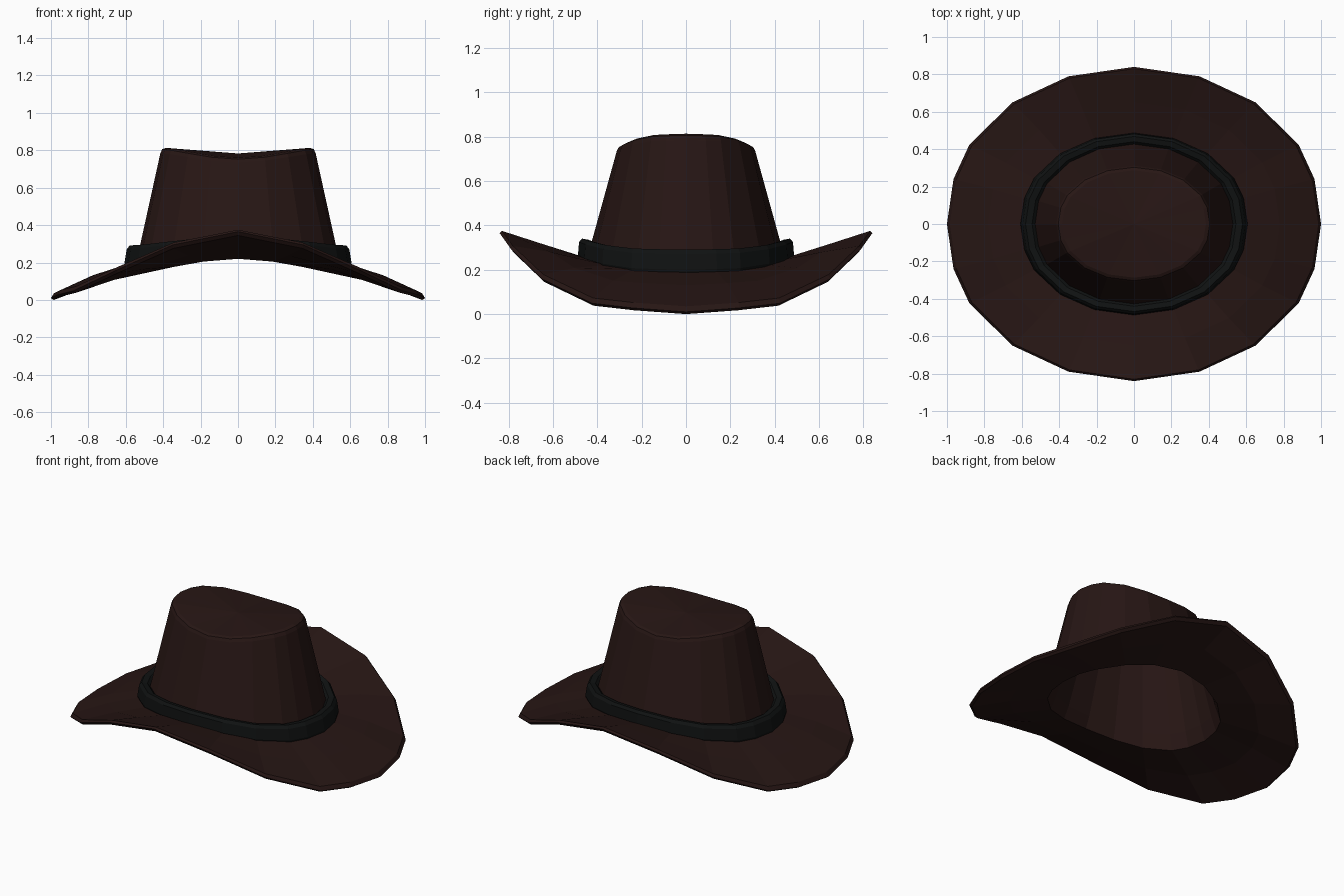
import bpy, bmesh

if "Cube" in bpy.data.objects:
    bpy.data.objects.remove(bpy.data.objects["Cube"])

# Quarter outline shared by every ring: unit x, unit y, blend from side height to front height
QUARTER = [(1, 0, 0), (.965, .286, .05), (.88, .505, .11),
           (.65, .774, .42), (.35, .94, .8), (0, 1, 1)]
OUTLINE = (QUARTER
           + [(-x, y, w) for x, y, w in QUARTER[-2::-1]]
           + [(-x, -y, w) for x, y, w in QUARTER[1:]]
           + [(x, -y, w) for x, y, w in QUARTER[-2:0:-1]])


def material(name, color):
    mat = bpy.data.materials.new(name)
    mat.diffuse_color = (*color, 1)
    mat.use_nodes = True
    mat.node_tree.nodes["Principled BSDF"].inputs["Base Color"].default_value = mat.diffuse_color
    return mat


def loft(name, rings, mat, caps=None):
    """Skin rings of (x radius, y radius, side z, front z); caps are end-centre heights, or None to close the loop."""
    bm = bmesh.new()
    loops = [[bm.verts.new((x * rx, y * ry, zs + (zf - zs) * w)) for x, y, w in OUTLINE]
             for rx, ry, zs, zf in rings]
    n = len(OUTLINE)
    pairs = list(zip(loops, loops[1:]))
    if caps is None:
        pairs.append((loops[-1], loops[0]))
    for a, b in pairs:
        for i in range(n):
            j = (i + 1) % n
            bm.faces.new((a[i], a[j], b[j], b[i]))
    if caps:
        for loop, z in zip((loops[0], loops[-1]), caps):
            centre = bm.verts.new((0, 0, z))
            for i in range(n):
                bm.faces.new((loop[i], loop[(i + 1) % n], centre))
    bmesh.ops.recalc_face_normals(bm, faces=bm.faces)
    mesh = bpy.data.meshes.new(name)
    bm.to_mesh(mesh)
    bm.free()
    mesh.materials.append(mat)
    obj = bpy.data.objects.new(name, mesh)
    bpy.context.collection.objects.link(obj)
    return obj


felt = material("brown_felt", (.02, .008, .007))
ribbon = material("black_ribbon", (.005, .006, .006))

# Hat body: hollow crown lining, brim underside, brim edge, brim top, outer crown
loft("hat_body", [
    (.37, .27, .775, .725),
    (.50, .40, .24, .29),
    (.53, .43, .145, .22),
    (.76, .63, .085, .275),
    (.985, .825, .0, .345),
    (1.0, .84, .01, .365),
    (.985, .83, .035, .375),
    (.78, .65, .13, .317),
    (.58, .46, .195, .257),
    (.535, .435, .24, .29),
    (.415, .312, .785, .735),
    (.405, .303, .806, .752),
    (.385, .287, .813, .76),
], felt, caps=(.75, .783))

# Hat band: closed ring with softened edges
loft("hat_band", [
    (.54, .43, .17, .24),
    (.60, .475, .17, .24),
    (.607, .487, .20, .265),
    (.595, .482, .27, .325),
    (.58, .468, .29, .34),
    (.545, .44, .285, .335),
    (.52, .42, .26, .31),
], ribbon)
